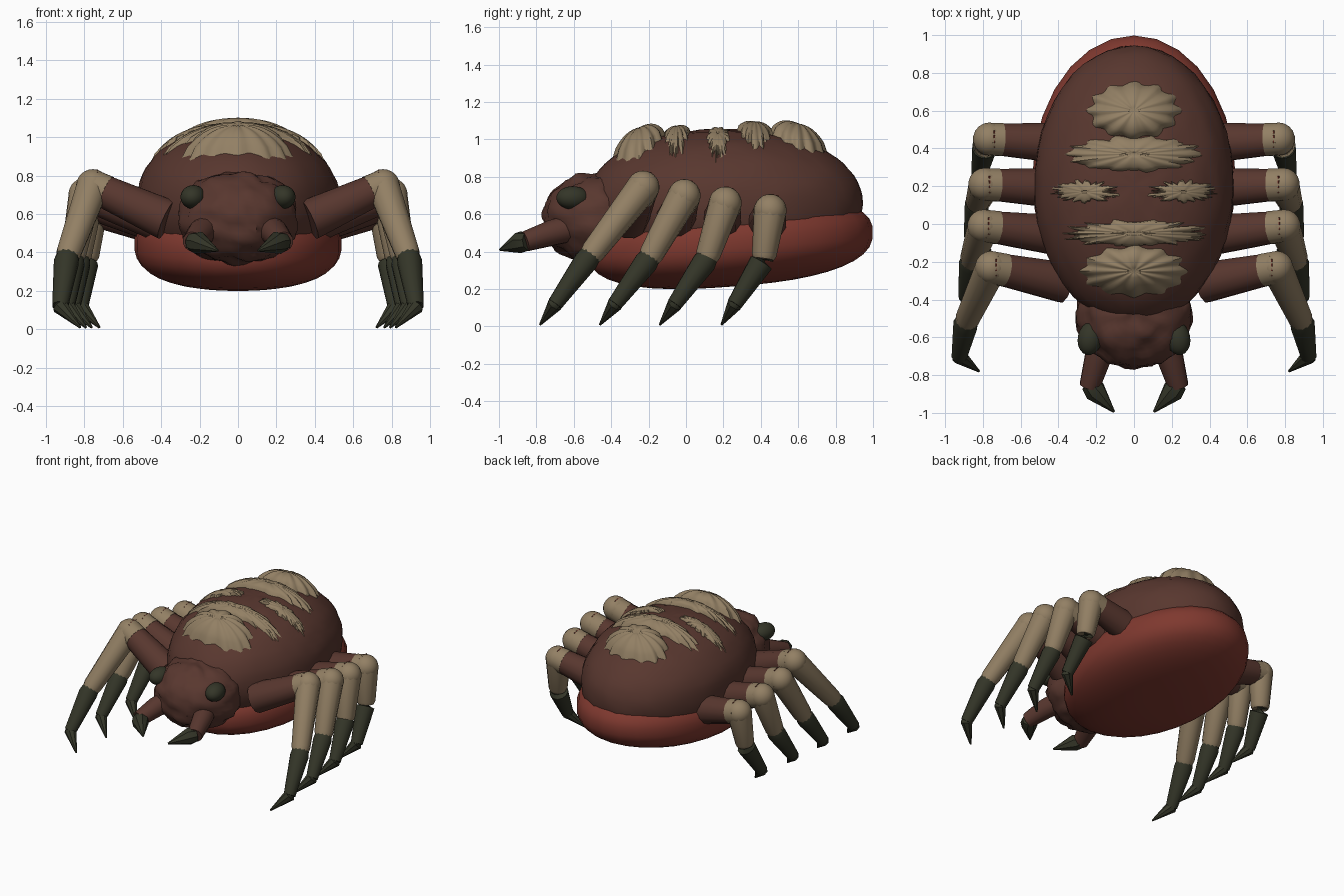
import bpy, bmesh, math, random
from mathutils import Vector, noise

random.seed(4)
if "Cube" in bpy.data.objects:
    bpy.data.objects.remove(bpy.data.objects["Cube"])


def material(name, rgb):
    m = bpy.data.materials.new(name)
    m.use_nodes = True
    m.diffuse_color = (*rgb, 1)
    node = m.node_tree.nodes["Principled BSDF"]
    node.inputs["Base Color"].default_value = (*rgb, 1)
    node.inputs["Roughness"].default_value = 0.8
    return m


BROWN = material("dark brown", (0.098, 0.038, 0.028))
RED = material("belly red", (0.21, 0.04, 0.028))
TAN = material("tan", (0.29, 0.215, 0.128))
DARK = material("dark olive", (0.034, 0.036, 0.021))


def finish(name, bm, mat, mirror=False):
    bmesh.ops.recalc_face_normals(bm, faces=bm.faces)
    mesh = bpy.data.meshes.new(name)
    bm.to_mesh(mesh)
    bm.free()
    mesh.materials.append(mat)
    ob = bpy.data.objects.new(name, mesh)
    bpy.context.collection.objects.link(ob)
    bpy.ops.object.select_all(action="DESELECT")
    ob.select_set(True)
    bpy.context.view_layer.objects.active = ob
    bpy.ops.object.shade_smooth_by_angle(angle=math.radians(42))
    if mirror:
        ob.modifiers.new("Mirror", "MIRROR").use_axis[0] = True
    return ob


def blob(name, centre, radii, mat, power=2.0, tilt=0.0, lumps=0.0, sides=32, turn=0.0, mirror=False):
    """Squared-off ellipsoid with optional lumps, slope along y and turn about z."""
    bm = bmesh.new()
    bmesh.ops.create_uvsphere(bm, u_segments=sides, v_segments=sides * 3 // 4, radius=1)
    c, s = math.cos(turn), math.sin(turn)
    for v in bm.verts:
        a = min(1.0, math.hypot(v.co.x, v.co.y))
        w = math.copysign((1 - a ** power) ** (1 / power), v.co.z)
        p = Vector((v.co.x * radii[0], v.co.y * radii[1], w * radii[2]))
        if lumps:
            p += v.co * lumps * noise.noise(p * 14)
        p.z += tilt * p.y
        v.co = Vector(centre) + Vector((c * p.x - s * p.y, s * p.x + c * p.y, p.z))
    return finish(name, bm, mat, mirror)


def limb(name, points, radii, mat, sides=12, mirror=True):
    """Tapered tube through the points, capped at both ends."""
    bm = bmesh.new()
    pts = [Vector(p) for p in points]
    rings = []
    for i, p in enumerate(pts):
        d = (pts[min(i + 1, len(pts) - 1)] - pts[max(i - 1, 0)]).normalized()
        side = d.cross(Vector((0, 0.3, 1)) if abs(d.z) < 0.9 else Vector((0, 1, 0))).normalized()
        up = side.cross(d)
        rings.append([bm.verts.new(p + radii[i] * (side * math.cos(t) + up * math.sin(t)))
                      for t in (math.tau * k / sides for k in range(sides))])
    for a, b in zip(rings, rings[1:]):
        for k in range(sides):
            n = (k + 1) % sides
            bm.faces.new((a[k], a[n], b[n], b[k]))
    bm.faces.new(rings[0])
    bm.faces.new(rings[-1])
    return finish(name, bm, mat, mirror)


# Body: upper shell over a red belly
SHELL_C, SHELL_R, SHELL_P = (0, 0.205, 0.65), (0.53, 0.74, 0.405), 2.15
blob("upper_shell", SHELL_C, SHELL_R, BROWN, SHELL_P, lumps=0.008, sides=48)
blob("belly", (0, 0.24, 0.445), (0.54, 0.76, 0.232), RED, 2.5, tilt=0.075, sides=28)


def shell_z(x, y):
    a = min(1, math.hypot(x / SHELL_R[0], (y - SHELL_C[1]) / SHELL_R[1]))
    return SHELL_C[2] + SHELL_R[2] * (1 - a ** SHELL_P) ** (1 / SHELL_P)


def patch(name, cx, cy, rx, ry, height, lobes, jag, mirror=False):
    """Puffed, scalloped marking that follows the shell, with radial ridges."""
    bm = bmesh.new()
    sides, steps = 72, 8
    wobble = [1 + random.uniform(-jag, jag) for _ in range(sides)]
    top = bm.verts.new((cx, cy, shell_z(cx, cy) + height))
    last = None
    for j in range(1, steps + 1):
        r = j / steps
        ring = []
        for k in range(sides):
            t = math.tau * k / sides
            wave = math.cos(lobes * t)
            f = r * (1 + r * r * (0.07 * wave + wobble[k] - 1))
            x, y = cx + rx * f * math.cos(t), cy + ry * f * math.sin(t)
            lift = height * (1 - r ** 3) * (1 + 0.12 * wave * r)
            ring.append(bm.verts.new((x, y, shell_z(x, y) + lift + (0.01 if j < steps else -0.015))))
        for k in range(sides):
            n = (k + 1) % sides
            if last:
                bm.faces.new((last[k], ring[k], ring[n], last[n]))
            else:
                bm.faces.new((top, ring[k], ring[n]))
        last = ring
    finish(name, bm, TAN, mirror)


# Raised tan markings along the back
patch("front_marking", 0, -0.25, 0.28, 0.135, 0.075, 12, 0.02)
patch("second_marking", 0, -0.05, 0.38, 0.07, 0.03, 14, 0.13)
patch("middle_marking", 0.26, 0.17, 0.17, 0.055, 0.018, 9, 0.25, mirror=True)
patch("fourth_marking", 0, 0.37, 0.36, 0.095, 0.04, 14, 0.06)
patch("rear_marking", 0, 0.6, 0.245, 0.15, 0.075, 12, 0.02)

# Head, eyes and fangs
blob("head", (0, -0.47, 0.58), (0.31, 0.295, 0.24), BROWN, 2.1, lumps=0.028, sides=40)
blob("eye", (0.232, -0.605, 0.688), (0.066, 0.09, 0.062), DARK, turn=0.2, sides=20, mirror=True)
limb("jaw", [(0.15, -0.6, 0.53), (0.195, -0.72, 0.5), (0.235, -0.86, 0.455)], [0.075, 0.07, 0.055], BROWN)
limb("fang", [(0.235, -0.845, 0.455), (0.205, -0.885, 0.45), (0.105, -0.995, 0.41)],
     [0.05, 0.06, 0.006], DARK, sides=8)

# Legs: hip, knee, ankle, toe joint, tip
legs = {
    "first": [(0.37, -0.31, 0.57), (0.755, -0.23, 0.745), (0.89, -0.52, 0.37), (0.925, -0.70, 0.12), (0.82, -0.78, 0.01)],
    "second": [(0.40, -0.06, 0.56), (0.795, -0.01, 0.70), (0.86, -0.20, 0.36), (0.89, -0.38, 0.12), (0.79, -0.46, 0.01)],
    "third": [(0.40, 0.19, 0.55), (0.79, 0.21, 0.66), (0.83, 0.11, 0.36), (0.86, -0.06, 0.12), (0.76, -0.14, 0.01)],
    "fourth": [(0.40, 0.43, 0.54), (0.765, 0.45, 0.62), (0.79, 0.415, 0.36), (0.82, 0.26, 0.12), (0.72, 0.19, 0.01)],
}
for label, joints in legs.items():
    hip, knee, ankle, toe, tip = (Vector(p) for p in joints)
    limb(label + "_thigh", [hip, knee], [0.11, 0.083], BROWN)
    blob(label + "_knee", knee, (0.088, 0.088, 0.088), TAN, sides=18, mirror=True)
    cuff = hip.lerp(knee, 0.82)
    limb(label + "_knee_cuff", [cuff, knee], [0.09, 0.088], TAN)
    limb(label + "_shin", [knee, knee.lerp(ankle, 0.92), ankle], [0.087, 0.066, 0.056], TAN)
    limb(label + "_lower_shin", [ankle.lerp(knee, 0.04), ankle.lerp(toe, 0.08), toe], [0.058, 0.066, 0.042], DARK)
    limb(label + "_claw", [toe.lerp(ankle, 0.08), toe, tip], [0.036, 0.043, 0.006], DARK, sides=8)
    # small red ticks across the top of the knee
    for t in (-0.045, -0.02, 0.005, 0.03):
        spot = knee + Vector((-0.025, t, math.sqrt(0.087 ** 2 - t * t - 0.025 ** 2)))
        limb(label + "_knee_tick", [spot, spot + Vector((0, 0.015, 0))], [0.004, 0.004], RED, sides=4)
